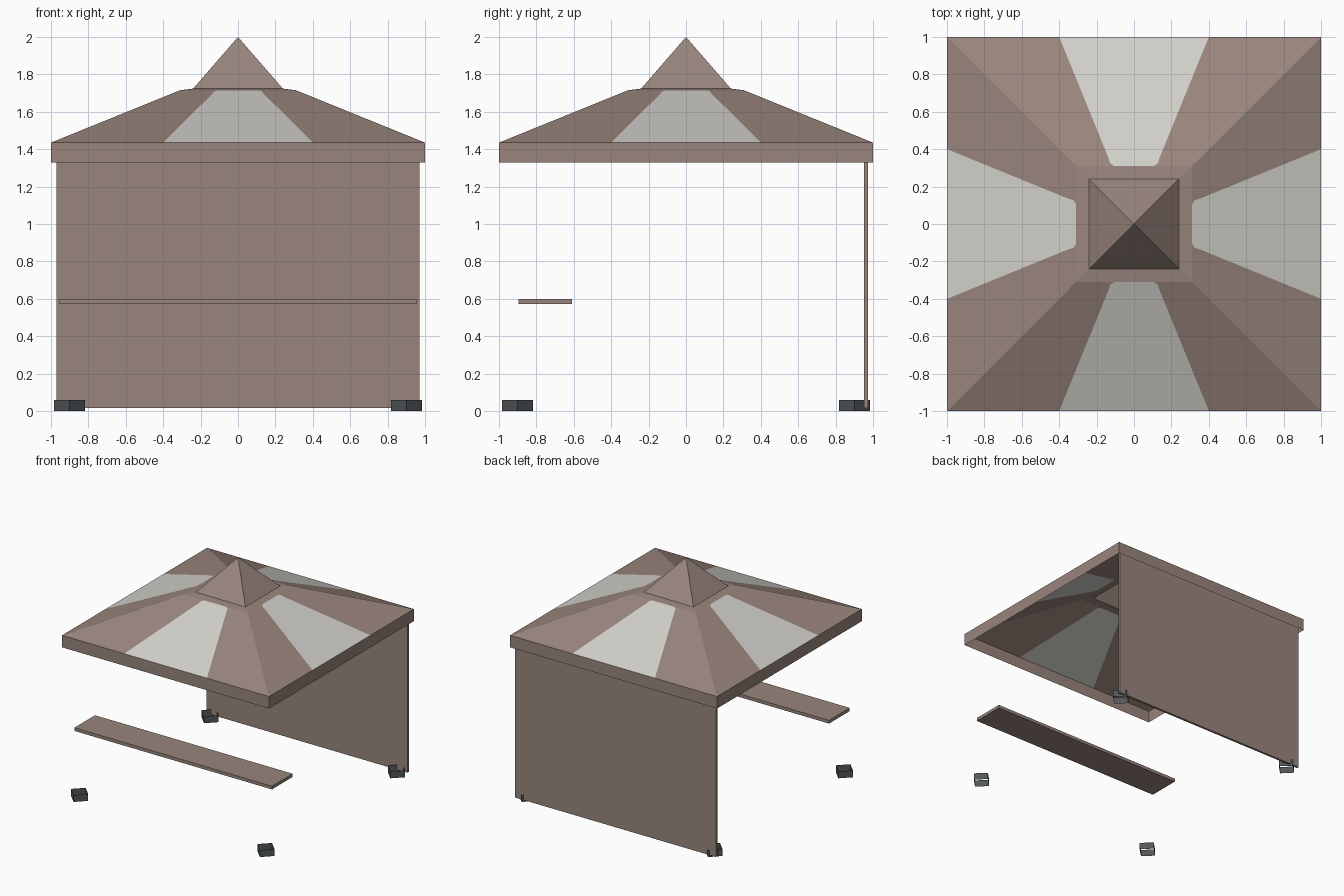
import bpy, bmesh
from math import pi
from mathutils import Matrix, Vector

old = bpy.data.objects.get("Cube")
if old:
    bpy.data.objects.remove(old, do_unlink=True)


def material(name, rgb):
    m = bpy.data.materials.new(name)
    m.use_nodes = True
    m.diffuse_color = (*rgb, 1)
    m.node_tree.nodes["Principled BSDF"].inputs["Base Color"].default_value = (*rgb, 1)
    return m


BROWN = material("dusty brown", (0.32, 0.235, 0.205))
PALE = material("pale grey", (0.64, 0.63, 0.59))
DARK = material("dark slate", (0.084, 0.093, 0.098))


def finish(name, bm, *mats):
    bmesh.ops.remove_doubles(bm, verts=bm.verts, dist=0.0005)
    mesh = bpy.data.meshes.new(name)
    bm.to_mesh(mesh)
    bm.free()
    for m in mats:
        mesh.materials.append(m)
    obj = bpy.data.objects.new(name, mesh)
    bpy.context.collection.objects.link(obj)
    return obj


def box(name, low, high, mat):
    low, high = Vector(low), Vector(high)
    size = Matrix.Diagonal((*(high - low), 1))
    bm = bmesh.new()
    bmesh.ops.create_cube(bm, size=1, matrix=Matrix.Translation((low + high) / 2) @ size)
    return finish(name, bm, mat)


# Canopy: four identical sides, each with a pale inset panel and a valance
EAVE, SHOULDER, NECK = 1.0, 0.31, 0.24
Z_HEM, Z_EAVE, Z_SHOULDER, Z_NECK = 1.33, 1.435, 1.715, 1.724


def on_slope(u, d):
    t = (EAVE - d) / (EAVE - SHOULDER)
    return Vector((u, -d, Z_EAVE + t * (Z_SHOULDER - Z_EAVE)))


def mirrored(points):
    return [Vector((-p.x, p.y, p.z)) for p in reversed(points)]


edge = [on_slope(*p) for p in ((0.4, EAVE), (0.135, 0.35), (0.128, 0.325), (0.105, SHOULDER))]
flank = [on_slope(EAVE, EAVE), on_slope(SHOULDER, SHOULDER)] + edge[::-1]
shoulder = [edge[-1], on_slope(SHOULDER, SHOULDER), Vector((NECK, -NECK, Z_NECK))]
collar = mirrored(shoulder) + shoulder
hem = [Vector((EAVE, -EAVE, Z_HEM)), on_slope(EAVE, EAVE), edge[0]]
valance = hem + mirrored(hem)
faces = [(flank, 0), (mirrored(flank), 0), (edge + mirrored(edge), 1), (collar, 0), (valance, 0)]

bm = bmesh.new()
for i in range(4):
    turn = Matrix.Rotation(i * pi / 2, 3, 'Z')
    for points, index in faces:
        face = bm.faces.new([bm.verts.new(turn @ p) for p in points])
        face.material_index = index
        # Keep every panel facing outwards
        face.normal_update()
        if face.normal.dot(turn @ Vector((0, -1, 1))) < 0:
            face.normal_flip()
finish("canopy", bm, BROWN, PALE)

# Peak cap: open four-sided pyramid
bm = bmesh.new()
bmesh.ops.create_cone(bm, cap_ends=False, segments=4, radius1=NECK * 2 ** 0.5, radius2=0,
                      depth=2 - Z_NECK,
                      matrix=Matrix.Translation((0, 0, (2 + Z_NECK) / 2)) @ Matrix.Rotation(pi / 4, 4, 'Z'))
finish("peak_cap", bm, BROWN)

# Back wall and front counter
box("back_wall", (-0.97, 0.953, 0.016), (0.97, 0.973, 1.43), BROWN)
box("front_counter", (-0.955, -0.895, 0.572), (0.955, -0.61, 0.6), BROWN)

# Feet: open square tubes set cornerwise
for side, x in (("left", 0.9), ("right", -0.9)):
    for end, y in (("front", -0.9), ("back", 0.9)):
        bm = bmesh.new()
        bmesh.ops.create_cone(bm, cap_ends=False, segments=4, radius1=0.083, radius2=0.083,
                              depth=0.06, matrix=Matrix.Translation((x, y, 0.03)))
        # Corners point along x and y
        finish(f"{end}_{side}_foot", bm, DARK)
